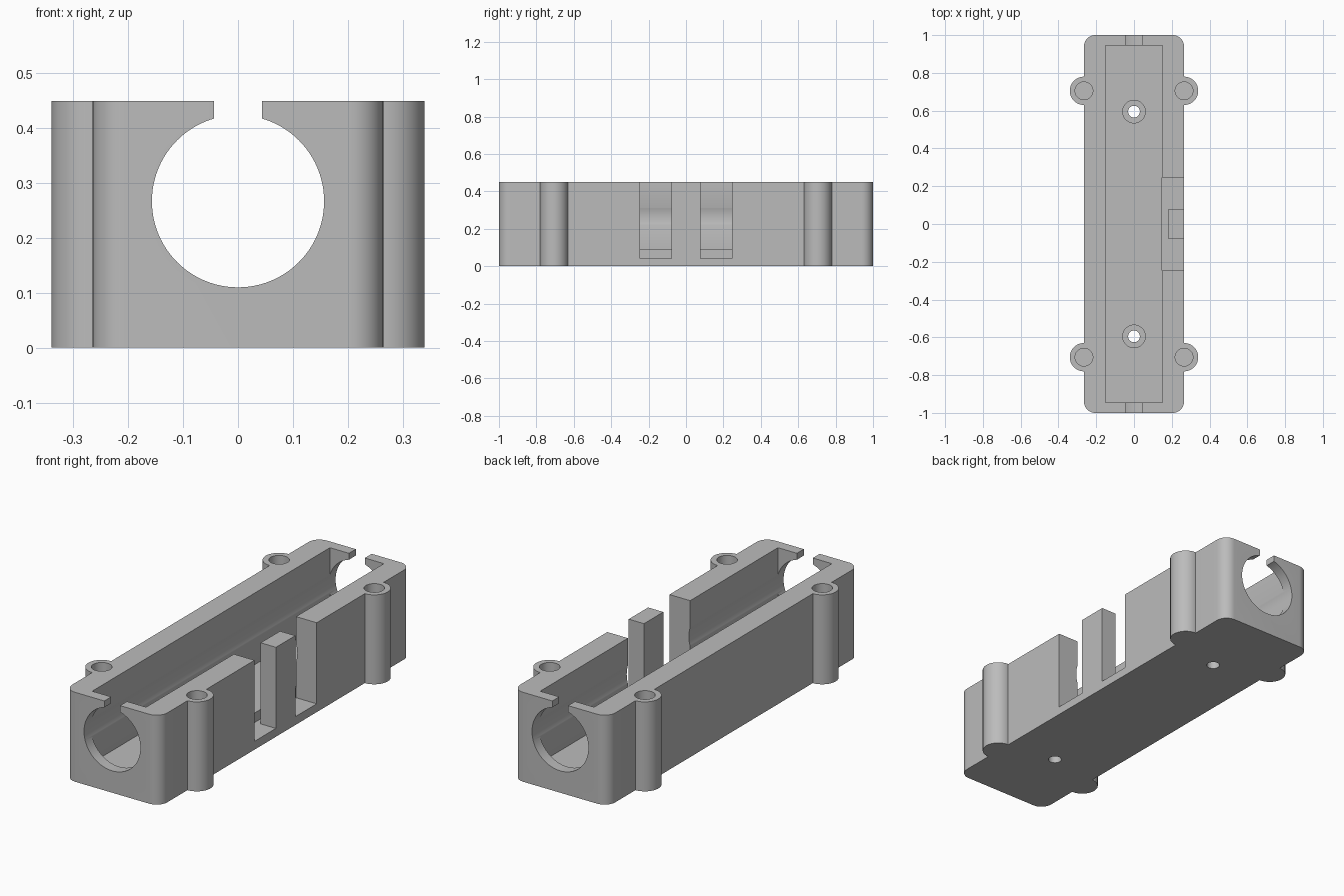
import bpy, bmesh
from math import cos, sin, pi, radians

if "Cube" in bpy.data.objects:
    bpy.data.objects.remove(bpy.data.objects["Cube"], do_unlink=True)

HALF_W, HEIGHT = 0.265, 0.45
BOSS_Y, BOSS_R, CORNER = 0.705, 0.075, 0.06
CAV_X, CAV_Y, FLOOR = 0.15, 0.945, 0.09
BORE_Z, BORE_R = 0.267, 0.157
OVER = 0.6  # cutters end above the rim

grey = bpy.data.materials.new("plain grey")
grey.use_nodes = True
grey.diffuse_color = (0.5, 0.5, 0.5, 1)
grey.node_tree.nodes["Principled BSDF"].inputs["Base Color"].default_value = (0.5, 0.5, 0.5, 1)


def arc(cx, cy, r, a0, a1, n):
    angles = [radians(a0 + (a1 - a0) * i / n) for i in range(n + 1)]
    return [(cx + r * cos(a), cy + r * sin(a)) for a in angles]


def circle(cx, cy, r, n=48):
    return arc(cx, cy, r, 0, 360, n)[:-1]


def rect(x0, x1, y0, y1):
    return [(x0, y0), (x1, y0), (x1, y1), (x0, y1)]


def prism(name, outline, low, high, along_y=False):
    """Extrude an outline upward, or an x-z outline along y."""
    bm = bmesh.new()
    place = (lambda a, b: (a, low, b)) if along_y else (lambda a, b: (a, b, low))
    face = bm.faces.new([bm.verts.new(place(a, b)) for a, b in outline])
    grown = bmesh.ops.extrude_face_region(bm, geom=[face])["geom"]
    move = (0, high - low, 0) if along_y else (0, 0, high - low)
    bmesh.ops.translate(bm, vec=move, verts=[v for v in grown if isinstance(v, bmesh.types.BMVert)])
    bmesh.ops.recalc_face_normals(bm, faces=bm.faces)
    mesh = bpy.data.meshes.new(name)
    bm.to_mesh(mesh)
    bm.free()
    mesh.materials.append(grey)
    obj = bpy.data.objects.new(name, mesh)
    bpy.context.collection.objects.link(obj)
    return obj


# Housing: rounded box outline with four screw bosses
quarter = arc(HALF_W, BOSS_Y, BOSS_R, -90, 90, 32) + arc(HALF_W - CORNER, 1 - CORNER, CORNER, 0, 90, 12)
half = quarter + [(-x, y) for x, y in reversed(quarter)]
housing = prism("housing", half + [(-x, -y) for x, y in half], 0, HEIGHT)

# Main cavity, lengthwise round bore and top slit in the end walls
cutters = [
    prism("cavity_cutter", rect(-CAV_X, CAV_X, -CAV_Y, CAV_Y), FLOOR, OVER),
    prism("bore_cutter", circle(0, BORE_Z, BORE_R, 96), -1.1, 1.1, True),
    prism("slit_cutter", rect(-0.044, 0.044, BORE_Z, OVER), -1.1, 1.1, True),
]

# Two side slots joined by a shallow pocket behind the middle post
side = [(CAV_X - 0.001, 0.247), (0.3, 0.247), (0.3, 0.077), (0.18, 0.077)]
side += [(x, -y) for x, y in reversed(side)]
cutters.append(prism("side_slot_cutter", side, 0.042, OVER))

# Blind boss holes and counterbored floor holes
for sy in (-1, 1):
    for sx in (-1, 1):
        cutters.append(prism("boss_hole_cutter", circle(sx * HALF_W, sy * BOSS_Y, 0.047), 0.12, OVER))
    cutters.append(prism("counterbore_cutter", circle(0, sy * 0.595, 0.06), 0.045, 0.2))
    cutters.append(prism("floor_hole_cutter", circle(0, sy * 0.595, 0.031), -0.1, 0.2))

bpy.context.view_layer.objects.active = housing
for cutter in cutters:
    mod = housing.modifiers.new("cut", "BOOLEAN")
    mod.operation = "DIFFERENCE"
    mod.solver = "EXACT"
    mod.object = cutter
    bpy.ops.object.modifier_apply(modifier=mod.name)
    bpy.data.objects.remove(cutter, do_unlink=True)

# Smooth the round walls, keep the edges sharp
bpy.ops.object.select_all(action="DESELECT")
housing.select_set(True)
bpy.ops.object.shade_smooth_by_angle(angle=radians(25))
